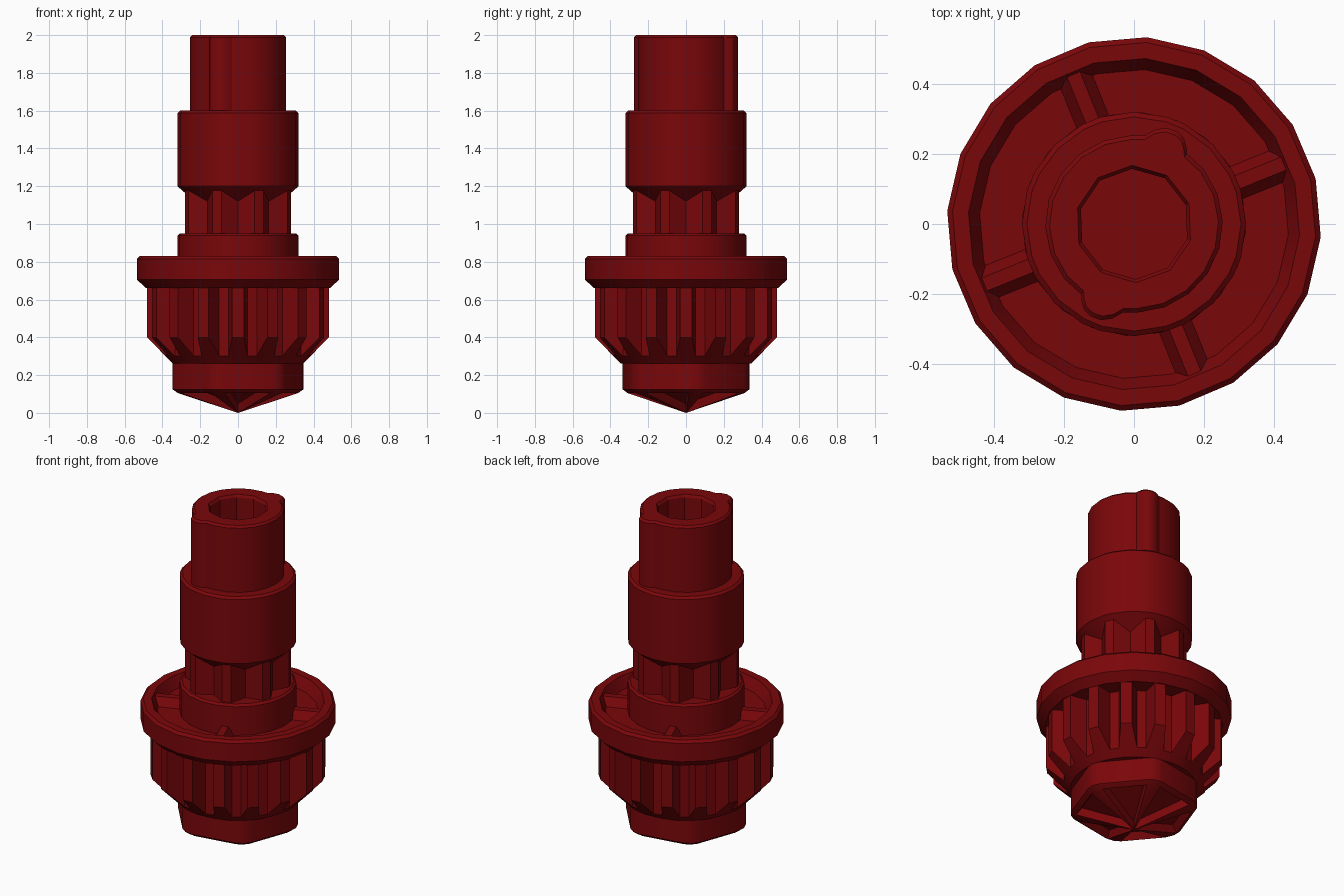
import bpy, bmesh, math
from mathutils import Matrix

if "Cube" in bpy.data.objects:
    bpy.data.objects.remove(bpy.data.objects["Cube"])

red = bpy.data.materials.new("dark_red")
red.diffuse_color = (0.195, 0.002, 0.003, 1)
red.use_nodes = True
red.node_tree.nodes["Principled BSDF"].inputs["Base Color"].default_value = red.diffuse_color


def finish(name, bm):
    """Turn a bmesh into a smooth object with sharp corners kept."""
    bmesh.ops.recalc_face_normals(bm, faces=bm.faces)
    me = bpy.data.meshes.new(name)
    bm.to_mesh(me)
    bm.free()
    me.materials.append(red)
    ob = bpy.data.objects.new(name, me)
    bpy.context.collection.objects.link(ob)
    me.shade_smooth()
    me.set_sharp_from_angle(angle=math.radians(28))
    return ob


def loft(rings, cap_start=True, cap_end=True):
    """Skin rings of (angle in degrees, radius, height) points."""
    bm = bmesh.new()
    vs = [[bm.verts.new((r * math.cos(math.radians(a)),
                         r * math.sin(math.radians(a)), z)) for a, r, z in ring]
          for ring in rings]
    n = len(vs[0])
    for lo, hi in zip(vs, vs[1:]):
        for i in range(n):
            j = (i + 1) % n
            bm.faces.new((lo[i], lo[j], hi[j], hi[i]))
    if cap_start:
        bm.faces.new(vs[0][::-1])
    if cap_end:
        bm.faces.new(vs[-1])
    return bm


def lathe(name, profile, sides=20, phase=14):
    rings = [[(phase + 360 * i / sides, r, z) for i in range(sides)]
             for r, z in profile]
    return finish(name, loft(rings))


def star(count, phase, pattern):
    """Repeat a pattern of (angle offset, radius) around the axis."""
    return [(phase + 360 * k / count + da, r)
            for k in range(count) for da, r in pattern]


def at(outline, z, scale=1.0):
    return [(a, r * scale, z) for a, r in outline]


# Pointed hexagonal tip with six recessed panels between ribs
hexa = star(6, 10, [(-7, 0.345), (0, 0.352), (7, 0.345)])
bm = loft([at(hexa, 0.262), at(hexa, 0.125), at(hexa, 0.105, 0.92)], True, False)
bm.verts.ensure_lookup_table()
rim = bm.verts[-18:]
apex = bm.verts.new((0, 0, 0.0))
panels = []
for i in range(18):
    f = bm.faces.new((rim[i], rim[(i + 1) % 18], apex))
    if i % 3 == 2:
        panels.append(f)
bmesh.ops.recalc_face_normals(bm, faces=bm.faces)
bmesh.ops.inset_individual(bm, faces=panels, thickness=0.022, depth=-0.045)
finish("hex_tip", bm)

# Ribbed lower body, its teeth trimmed by a cone at the bottom
teeth = star(16, 0, [(-3.7, 0.482), (3.7, 0.482), (7.5, 0.385), (15, 0.385)])
trimmed = [(a, r, 0.4 - (0.482 - r) * 1.02) for a, r in teeth]
base = [(a, 0.347, 0.262) for a, r in teeth]
finish("ribbed_body", loft([base, trimmed, at(teeth, 0.7)]))

# Flange with a dished top
lathe("flange", [(0.3, 0.66), (0.488, 0.66), (0.536, 0.705), (0.536, 0.815),
                 (0.521, 0.83), (0.475, 0.83), (0.443, 0.765), (0.3, 0.765)])

# Four tapered spokes in the dish
for k in range(4):
    bm = bmesh.new()
    bmesh.ops.create_cube(bm, size=1)
    for v in bm.verts:
        top = v.co.z > 0
        v.co.y *= 0.04 if top else 0.11
        v.co.x = (0.466 if top else 0.445) if v.co.x > 0 else 0.29
        v.co.z = 0.815 if top else 0.755
    bm.transform(Matrix.Rotation(math.radians(22 + 90 * k), 4, 'Z'))
    finish("spoke_%d" % (k + 1), bm)

# Hub above the flange
lathe("hub", [(0.321, 0.7), (0.321, 0.938), (0.308, 0.95), (0.15, 0.95)])

# Fluted neck running through a conical shoulder into the collar
flutes = star(8, 22.5, [(-5, 0.294), (5, 0.294), (22.5, 0.23)])
shoulder = [(a, r, 1.2 - (0.321 - r) * 0.87) for a, r in flutes]
collar = [(a, 0.321) for a, r in flutes]
finish("neck_and_collar", loft([at(flutes, 0.94), shoulder, at(collar, 1.2),
                                at(collar, 1.587), at(collar, 1.6, 0.955)]))

# Shaft with two rounded keys and a ten-sided bore
key = [(53, 0.252), (56, 0.268), (60, 0.285), (65, 0.292), (71, 0.291),
       (77, 0.278), (83, 0.255)]
half = key + [(a, 0.254) for a in range(92, 219, 18)]
outline = half + [(a + 180, r) for a, r in half]


def bore(radius, z):
    """Project the shaft outline onto a decagon."""
    ring = []
    for a, _ in outline:
        off = math.radians((a - 20) % 36 - 18)
        ring.append((a, radius * math.cos(math.radians(18)) / math.cos(off), z))
    return ring


top = [(a, r - 0.012, 2.0) for a, r in outline]
finish("keyed_shaft", loft([at(outline, 1.58), at(outline, 1.988), top,
                            bore(0.168, 2.0), bore(0.158, 1.985),
                            bore(0.158, 1.62)]))
